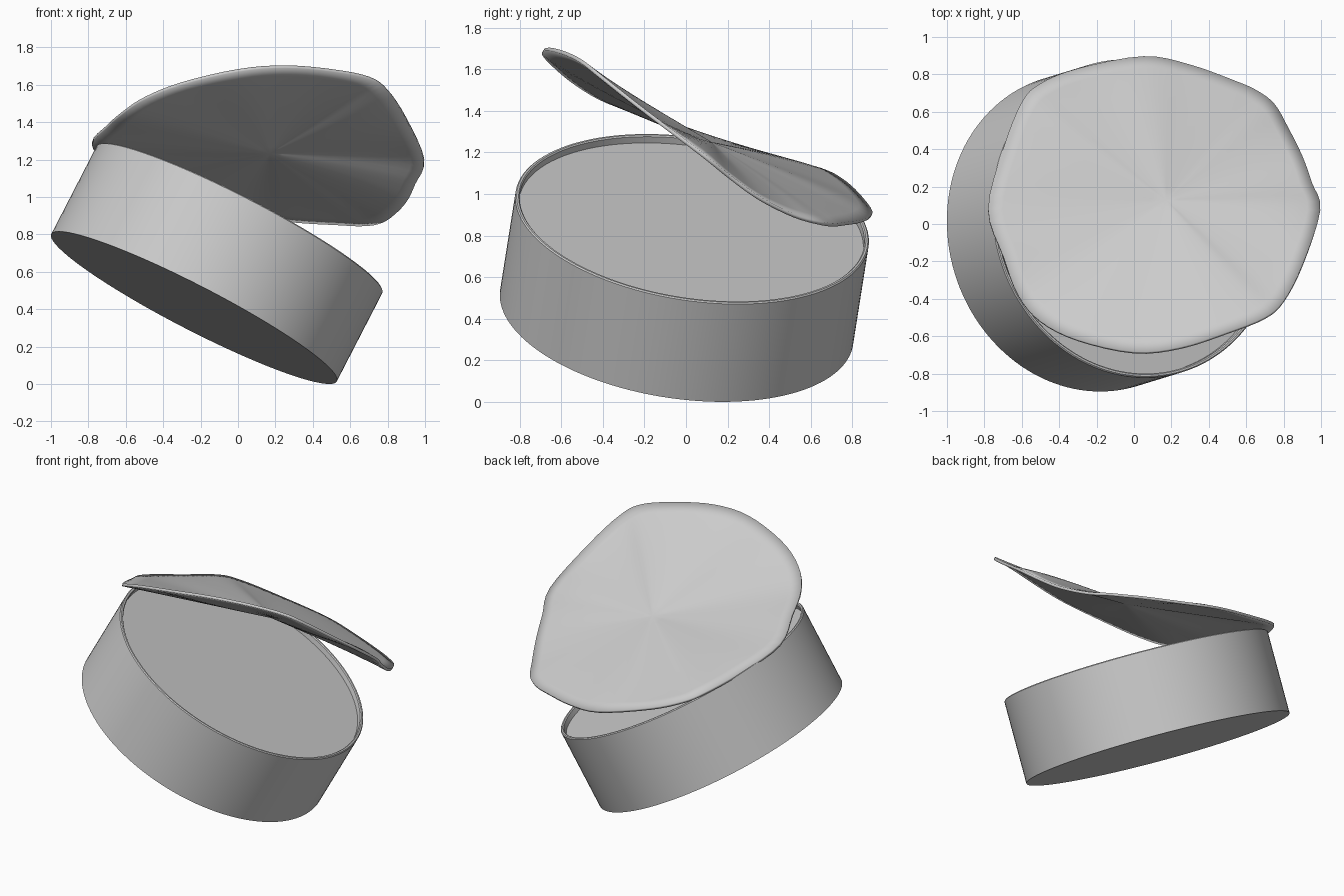
import bpy, bmesh, math
from mathutils import Vector

cube = bpy.data.objects.get("Cube")
if cube:
    bpy.data.objects.remove(cube, do_unlink=True)

grey = bpy.data.materials.new("light grey metal")
grey.use_nodes = True
colour = (0.6, 0.6, 0.6, 1)
grey.diffuse_color = colour
grey.node_tree.nodes["Principled BSDF"].inputs["Base Color"].default_value = colour


def add_object(name, bm):
    bmesh.ops.recalc_face_normals(bm, faces=bm.faces)
    mesh = bpy.data.meshes.new(name)
    bm.to_mesh(mesh)
    bm.free()
    mesh.materials.append(grey)
    obj = bpy.data.objects.new(name, mesh)
    bpy.context.collection.objects.link(obj)
    return obj


def smooth(obj, degrees):
    bpy.ops.object.select_all(action="DESELECT")
    obj.select_set(True)
    bpy.context.view_layer.objects.active = obj
    bpy.ops.object.shade_smooth_by_angle(angle=math.radians(degrees))


# Tilted can: a revolved profile with a raised, rounded rim around the top
radius, height = 0.859, 0.54
rim, recess, round_off = 0.022, 0.04, 0.006
profile = [(0, 0), (radius, 0), (radius, height - round_off),
           (radius - round_off, height), (radius - rim + round_off, height),
           (radius - rim, height - round_off),
           (radius - rim, height - recess), (0, height - recess)]
bm = bmesh.new()
verts = [bm.verts.new((r, 0, z)) for r, z in profile]
edges = [bm.edges.new(pair) for pair in zip(verts, verts[1:])]
bmesh.ops.spin(bm, geom=verts + edges, axis=(0, 0, 1), cent=(0, 0, 0),
               angle=math.tau, steps=128, use_duplicate=False)
bmesh.ops.remove_doubles(bm, verts=bm.verts, dist=0.0005)
can = add_object("can_body", bm)
axis = Vector((0.245, 0.075, 0.475))
can.rotation_euler = axis.to_track_quat("Z", "Y").to_euler()
can.location = (-0.235, -0.045, 0.408)
smooth(can, 35)

# Bent lid: outline of the warped edge, running counter-clockwise
outline = [Vector(p) for p in (
    (-.78, .08, 1.29), (-.7, -.17, 1.38), (-.62, -.38, 1.45), (-.5, -.52, 1.53),
    (-.3, -.62, 1.61), (0, -.685, 1.68), (.25, -.66, 1.7), (.5, -.58, 1.68),
    (.7, -.5, 1.64), (.8, -.41, 1.57), (.9, -.22, 1.42), (.995, .07, 1.2),
    (.95, .22, 1.08), (.9, .36, .98), (.82, .52, .9), (.75, .64, .865),
    (.66, .71, .855), (.55, .76, .86), (.3, .85, .875), (.05, .895, .91),
    (-.3, .83, 1), (-.5, .75, 1.07), (-.6, .65, 1.12), (-.7, .4, 1.19))]


def curve_point(a, b, c, d, t):
    return (b * 2 + (c - a) * t + (a * 2 - b * 5 + c * 4 - d) * t * t
            + (b * 3 - a - c * 3 + d) * t ** 3) / 2


count, steps, rings = len(outline), 4, 12
edge = [curve_point(*(outline[(i + k) % count] for k in (-1, 0, 1, 2)), s / steps)
        for i in range(count) for s in range(steps)]
centre = sum(edge, Vector()) / len(edge)

# Fill the lid with rings, then relax their heights so the sheet bends smoothly
bm = bmesh.new()
grid = [[bm.verts.new(centre.lerp(p, r / rings)) for p in edge]
        for r in range(1, rings + 1)]
hub = bm.verts.new(centre)
size = len(edge)
for i in range(size):
    j = (i + 1) % size
    bm.faces.new((hub, grid[0][i], grid[0][j]))
    for inner, outer in zip(grid, grid[1:]):
        bm.faces.new((inner[i], outer[i], outer[j], inner[j]))
for _ in range(120):
    bmesh.ops.smooth_vert(bm, verts=[v for ring in grid[:-1] for v in ring] + [hub],
                          factor=0.5, use_axis_z=True)
lid = add_object("bent_lid", bm)
if lid.data.polygons[0].normal.z < 0:
    lid.data.flip_normals()
thick = lid.modifiers.new("sheet thickness", "SOLIDIFY")
thick.thickness = 0.018
thick.offset = -0.5
smooth(lid, 40)
